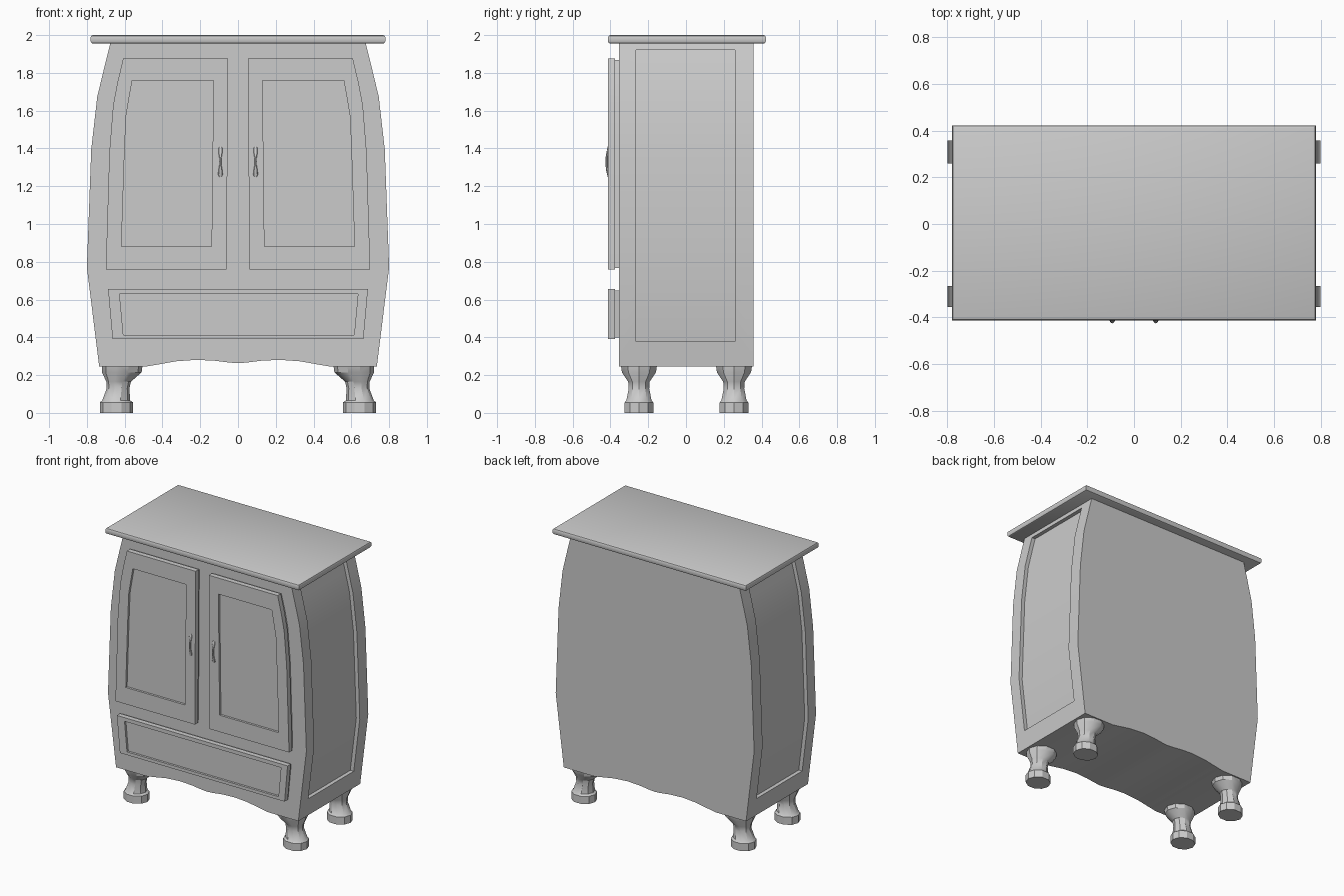
import bpy, bmesh, math

if "Cube" in bpy.data.objects:
    bpy.data.objects.remove(bpy.data.objects["Cube"])


def loft(name, rings, smooth=True):
    """Skin a stack of equal-length point loops and cap both ends."""
    bm = bmesh.new()
    loops = [[bm.verts.new(p) for p in r] for r in rings]
    n = len(loops[0])
    for a, b in zip(loops, loops[1:]):
        for i in range(n):
            j = (i + 1) % n
            bm.faces.new((a[i], a[j], b[j], b[i]))
    bm.faces.new(loops[0][::-1])
    bm.faces.new(loops[-1])
    bmesh.ops.recalc_face_normals(bm, faces=bm.faces)
    me = bpy.data.meshes.new(name)
    bm.to_mesh(me)
    bm.free()
    ob = bpy.data.objects.new(name, me)
    bpy.context.collection.objects.link(ob)
    bpy.ops.object.select_all(action='DESELECT')
    ob.select_set(True)
    bpy.context.view_layer.objects.active = ob
    if smooth:
        bpy.ops.object.shade_smooth_by_angle(angle=math.radians(30))
    return ob


def at_y(pts, y):
    return [(x, y, z) for x, z in pts]


def shrink(pts, d):
    cx = sum(p[0] for p in pts) / len(pts)
    cz = (max(p[1] for p in pts) + min(p[1] for p in pts)) / 2
    return [(x - math.copysign(d, x - cx), z - math.copysign(d, z - cz)
             if z in (min(p[1] for p in pts), max(p[1] for p in pts)) else z) for x, z in pts]


def panel_front(name, outer, inner):
    """Door or drawer front: stepped slab with a sunken centre panel."""
    step = shrink(outer, 0.01)
    return loft(name, [at_y(step, -0.35), at_y(step, -0.375), at_y(outer, -0.375),
                       at_y(outer, -0.412), at_y(inner, -0.412), at_y(inner, -0.396)])


# Bulging carcass with a wavy bottom edge
side = [(0.675, 1.96), (0.71, 1.82), (0.745, 1.675), (0.777, 1.395), (0.80, 0.77), (0.735, 0.245)]
wave = [(0.49, 0.245), (0.43, 0.255), (0.33, 0.273), (0.22, 0.281), (0.12, 0.276), (0.05, 0.267)]
half = side + wave
outline = half + [(0, 0.263)] + [(-x, z) for x, z in reversed(half)]
body = loft("cabinet_body", [at_y(outline, -0.355), at_y(outline, 0.358)], False)


def body_x(z):
    for (x0, z0), (x1, z1) in zip(side, side[1:]):
        if z1 <= z <= z0:
            return x1 + (x0 - x1) * (z - z1) / (z0 - z1)


# Sunken side panels
for s in (-1, 1):
    zs = [1.92] + [z for x, z in side[1:-1]] + [0.378]
    cut = [(s, 1.92)] + [(s * (body_x(z) - 0.028), z) for z in zs] + [(s, 0.378)]
    cutter = loft("side_panel_cutter", [at_y(cut, -0.265), at_y(cut, 0.26)], False)
    cutter.hide_render = True
    mod = body.modifiers.new("side_panel", 'BOOLEAN')
    mod.operation = 'DIFFERENCE'
    mod.solver = 'EXACT'
    mod.object = cutter
    bpy.context.view_layer.objects.active = body
    bpy.ops.object.modifier_apply(modifier=mod.name)
    bpy.data.objects.remove(cutter)
bpy.ops.object.select_all(action='DESELECT')
body.select_set(True)
bpy.context.view_layer.objects.active = body
bpy.ops.object.shade_smooth_by_angle(angle=math.radians(30))

# Table top with a rounded edge
edge = [(1.955, 0.012), (1.959, 0.004), (1.967, 0), (1.988, 0), (1.996, 0.004), (2.0, 0.012)]
loft("cabinet_top", [[(sx * (0.78 - d), 0.005 + sy * (0.418 - d), z)
                      for sx, sy in ((-1, -1), (1, -1), (1, 1), (-1, 1))] for z, d in edge])

# Doors and handles
door = [(0.053, 1.877), (0.608, 1.877), (0.638, 1.75), (0.661, 1.63), (0.681, 1.38),
        (0.70, 0.758), (0.06, 0.758)]
door_in = [(0.13, 1.76), (0.56, 1.76), (0.578, 1.66), (0.593, 1.57), (0.603, 1.32),
           (0.617, 0.88), (0.14, 0.88)]
grip = [(1.41, -0.409, 0.007), (1.40, -0.411, 0.012), (1.375, -0.416, 0.010), (1.35, -0.420, 0.006),
        (1.33, -0.420, 0.005), (1.31, -0.420, 0.006), (1.28, -0.416, 0.011), (1.26, -0.411, 0.013),
        (1.25, -0.409, 0.008)]
for s, label in ((-1, "left"), (1, "right")):
    panel_front(label + "_door", [(s * x, z) for x, z in door], [(s * x, z) for x, z in door_in])
    loft(label + "_handle", [[(s * 0.093 + r * math.cos(a * math.pi / 4),
                               y + 0.006 * math.sin(a * math.pi / 4), z) for a in range(8)]
                             for z, y, r in grip])

# Drawer
panel_front("drawer", [(-0.688, 0.657), (0.688, 0.657), (0.664, 0.39), (-0.664, 0.39)],
            [(-0.627, 0.63), (0.635, 0.63), (0.615, 0.413), (-0.607, 0.413)])

# Faceted legs: height, centre x, x radius, y radius
leg = [(0, 0.643, 0.088, 0.080), (0.055, 0.643, 0.088, 0.080), (0.066, 0.645, 0.074, 0.070),
       (0.13, 0.635, 0.060, 0.057), (0.165, 0.632, 0.065, 0.060), (0.215, 0.615, 0.105, 0.095),
       (0.262, 0.612, 0.108, 0.102)]
for s, lx in ((-1, "left"), (1, "right")):
    for y, ly in ((-0.249, "front"), (0.254, "back")):
        loft(f"{ly}_{lx}_leg", [[(s * (cx + rx * math.cos(a * math.pi / 5)),
                                  y + ry * math.sin(a * math.pi / 5), z) for a in range(10)]
                                for z, cx, rx, ry in leg])
